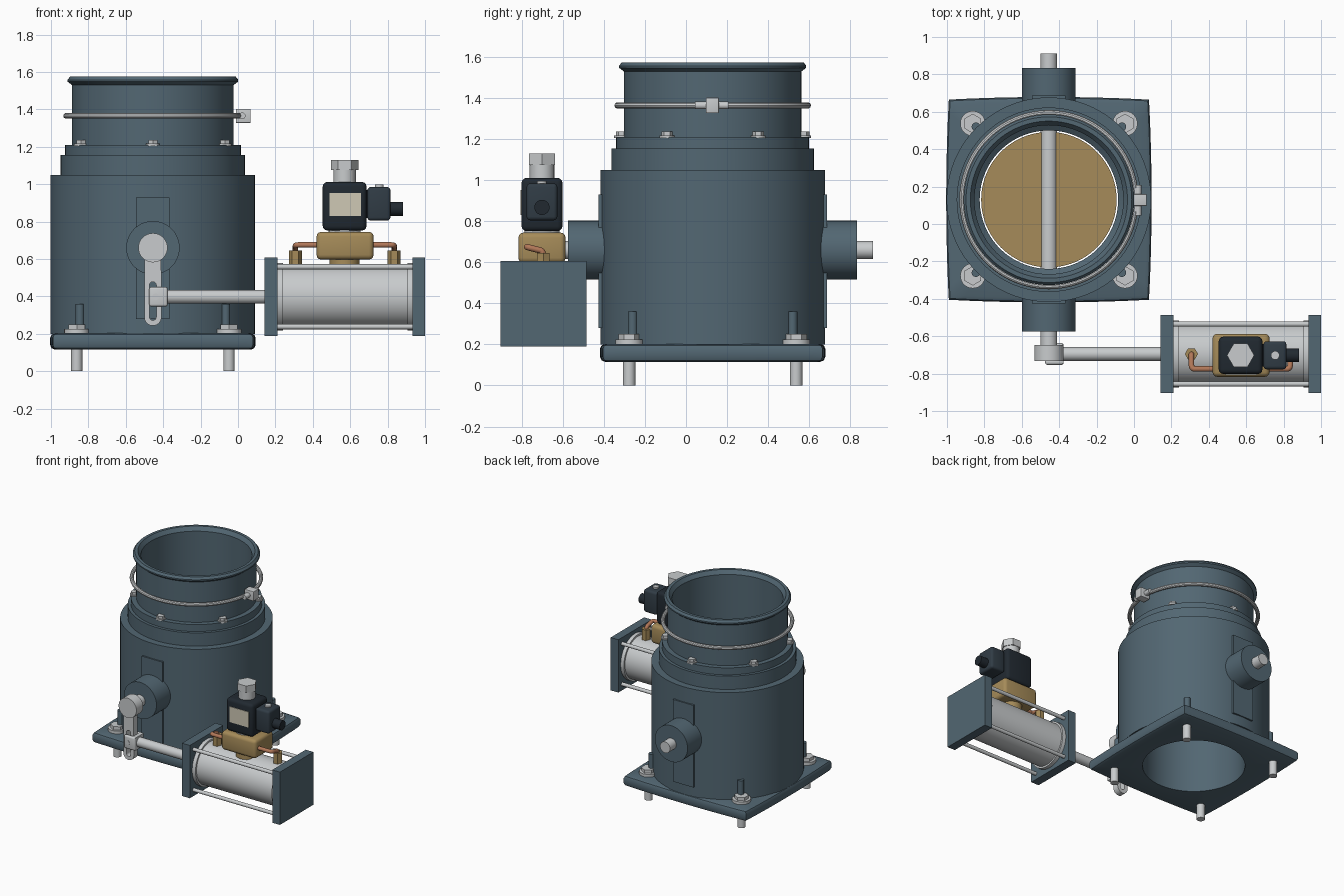
import bpy, bmesh, math
from mathutils import Vector, Matrix

if "Cube" in bpy.data.objects:
    bpy.data.objects.remove(bpy.data.objects["Cube"])

CX, CY = -0.455, 0.13      # valve axis
AY, AZ = -0.695, 0.398     # actuator axis


def material(name, rgb):
    m = bpy.data.materials.new(name)
    m.diffuse_color = (*rgb, 1)
    m.use_nodes = True
    m.node_tree.nodes["Principled BSDF"].inputs["Base Color"].default_value = m.diffuse_color
    return m


PAINT = material("blue_grey_paint", (0.085, 0.135, 0.17))
STEEL = material("bright_steel", (0.58, 0.60, 0.61))
BRASS = material("brass", (0.38, 0.26, 0.10))
COPPER = material("copper", (0.45, 0.19, 0.10))
BLACK = material("dark_plastic", (0.015, 0.022, 0.03))
DARK = material("connector_plastic", (0.03, 0.045, 0.06))
CREAM = material("cream", (0.62, 0.58, 0.46))


def finish(name, bm, mat):
    bmesh.ops.recalc_face_normals(bm, faces=bm.faces)
    me = bpy.data.meshes.new(name)
    bm.to_mesh(me)
    bm.free()
    me.shade_smooth()
    me.set_sharp_from_angle(angle=math.radians(32))
    me.materials.append(mat)
    ob = bpy.data.objects.new(name, me)
    bpy.context.collection.objects.link(ob)
    return ob


def box(name, lo, hi, mat, bevel=0):
    lo, hi = Vector(lo), Vector(hi)
    bm = bmesh.new()
    bmesh.ops.create_cube(bm, size=1)
    for v in bm.verts:
        v.co = (lo + hi) / 2 + v.co * (hi - lo)
    if bevel:
        bmesh.ops.bevel(bm, geom=bm.edges[:], offset=bevel, segments=3, profile=0.5, affect='EDGES')
    return finish(name, bm, mat)


def rod(name, a, b, r, mat, n=32, turn=0):
    a, b = Vector(a), Vector(b)
    bm = bmesh.new()
    rot = (b - a).to_track_quat('Z', 'Y').to_matrix().to_4x4()
    bmesh.ops.create_cone(bm, cap_ends=True, segments=n, radius1=r, radius2=r, depth=(b - a).length,
                          matrix=Matrix.Translation((a + b) / 2) @ rot @ Matrix.Rotation(turn, 4, 'Z'))
    return finish(name, bm, mat)


def loft(name, sections, mat, n=96):
    """Closed loft of (radius function or number, z) sections about the valve axis."""
    bm = bmesh.new()
    rings = []
    for r, z in sections:
        ring = []
        for i in range(n):
            t = math.tau * i / n
            x, y = r(t) if callable(r) else (r * math.cos(t), r * math.sin(t))
            ring.append(bm.verts.new((CX + x, CY + y, z)))
        rings.append(ring)
    for k, a in enumerate(rings):
        b = rings[(k + 1) % len(rings)]
        for i in range(n):
            j = (i + 1) % n
            bm.faces.new((a[i], a[j], b[j], b[i]))
    return finish(name, bm, mat)


def curve(name, splines, mat, bevel=0, extrude=0, flat=False, matrix=Matrix()):
    cu = bpy.data.curves.new(name + "_curve", 'CURVE')
    cu.dimensions = '2D' if flat else '3D'
    for pts in splines:
        s = cu.splines.new('POLY' if flat else 'NURBS')
        s.points.add(len(pts) - 1)
        for p, q in zip(s.points, pts):
            p.co = (*q, 0, 1) if flat else (*q, 1)
        s.use_cyclic_u = flat
        if not flat:
            s.order_u, s.use_endpoint_u = 3, True
    cu.bevel_depth, cu.extrude, cu.use_fill_caps = bevel, extrude, not flat
    if flat:
        cu.fill_mode = 'BOTH'
    tmp = bpy.data.objects.new(name + "_tmp", cu)
    bpy.context.collection.objects.link(tmp)
    bm = bmesh.new()
    bm.from_mesh(tmp.evaluated_get(bpy.context.evaluated_depsgraph_get()).to_mesh())
    bpy.data.objects.remove(tmp)
    bmesh.ops.remove_doubles(bm, verts=bm.verts, dist=1e-5)
    bm.transform(matrix)
    return finish(name, bm, mat)


# Base plate: slightly bulged square with rounded edge and bore
def square(h):
    def f(t):
        c, s = math.cos(t), math.sin(t)
        k = max(abs(c), abs(s))
        u = min(abs(c), abs(s)) / k
        r = (h + 0.014 * (1 - u * u)) / k
        return r * c, r * s
    return f


loft("base_plate", [(0.37, 0.115), (square(0.51), 0.115), (square(0.528), 0.123), (square(0.535), 0.14),
                    (square(0.535), 0.18), (square(0.528), 0.195), (square(0.51), 0.203), (0.37, 0.203)], PAINT)

# Stepped body and neck with open bore
loft("valve_body", [(0.37, 0.19), (0.547, 0.2), (0.547, 1.05), (0.493, 1.05), (0.493, 1.155),
                    (0.47, 1.155), (0.47, 1.21), (0.432, 1.21), (0.432, 1.53), (0.456, 1.548),
                    (0.456, 1.558), (0.443, 1.575), (0.42, 1.575), (0.398, 1.545), (0.398, 1.12),
                    (0.37, 1.1)], PAINT)

# Butterfly disc and shaft
rod("butterfly_disc", (CX, CY, 0.64), (CX, CY, 0.68), 0.362, BRASS, 96)
rod("disc_shaft", (CX, -0.70, 0.66), (CX, 0.912, 0.66), 0.044, STEEL)

# Pads and bearing bosses, front and back
for side, s in (("front", -1), ("back", 1)):
    ys = sorted((CY + s * 0.5, CY + s * 0.556))
    box(side + "_pad", (CX - 0.09, ys[0], 0.28), (CX + 0.09, ys[1], 0.93), PAINT)
    rod(side + "_bearing_boss", (CX, CY + s * 0.5, 0.66), (CX, CY + s * 0.704, 0.66), 0.143, PAINT, 48)

# Anchor bolts with washers, nuts and body posts
for sx in (-1, 1):
    for sy in (-1, 1):
        x, y = CX + sx * 0.407, CY + sy * 0.407
        rod("anchor_bolt", (x, y, 0), (x, y, 0.235), 0.03, STEEL)
        rod("anchor_washer", (x, y, 0.2), (x, y, 0.225), 0.067, STEEL)
        rod("anchor_nut", (x, y, 0.225), (x, y, 0.25), 0.052, STEEL, 6)
        x, y = CX + sx * 0.39, CY + sy * 0.39
        rod("body_post", (x, y, 0.2), (x, y, 0.36), 0.023, PAINT, 24)

# Neck flange bolts
for i in range(6):
    t = math.radians(30 + 60 * i)
    x, y = CX + 0.444 * math.cos(t), CY + 0.444 * math.sin(t)
    rod("flange_washer", (x, y, 1.205), (x, y, 1.218), 0.036, STEEL, 24)
    rod("flange_bolt", (x, y, 1.21), (x, y, 1.237), 0.028, STEEL, 6)

# Hose clamp ring and its screw block
loft("clamp_ring", [(0.464 + 0.015 * math.cos(math.tau * k / 10), 1.365 + 0.015 * math.sin(math.tau * k / 10))
                    for k in range(10)], STEEL)
box("clamp_block", (-0.012, 0.097, 1.327), (0.068, 0.16, 1.403), STEEL, 0.004)
rod("clamp_screw", (0.022, 0.045, 1.365), (0.022, 0.208, 1.365), 0.018, STEEL, 20)

# Lever: hub and slotted arm
rod("lever_hub", (CX, -0.648, 0.66), (CX, -0.732, 0.66), 0.078, STEEL, 40)


def capsule(x, z0, z1, r0, r1, n=12):
    return [(x + r * math.cos(a + math.pi * i / n), z + r * math.sin(a + math.pi * i / n))
            for z, r, a in ((z1, r1, 0), (z0, r0, math.pi)) for i in range(n + 1)]


curve("lever_arm", [capsule(CX, 0.289, 0.66, 0.046, 0.044), capsule(CX, 0.29, 0.46, 0.018, 0.018)], STEEL,
      extrude=0.024, flat=True, matrix=Matrix.Translation((0, AY, 0)) @ Matrix.Rotation(math.pi / 2, 4, 'X'))

# Piston rod and fork
for s in (-1, 1):
    ys = sorted((AY + s * 0.028, AY + s * 0.058))
    box("fork_plate", (-0.475, ys[0], AZ - 0.052), (-0.376, ys[1], AZ + 0.052), STEEL, 0.012)
box("fork_bridge", (-0.405, AY - 0.05, AZ - 0.05), (-0.376, AY + 0.05, AZ + 0.05), STEEL)
rod("fork_pin", (-0.44, AY - 0.06, AZ), (-0.44, AY + 0.06, AZ), 0.018, STEEL, 20)
rod("piston_rod", (-0.39, AY, AZ), (0.2, AY, AZ), 0.037, STEEL)

# Pneumatic cylinder: end caps, barrel, collars and tie rods
for a, b, c, d in ((0.142, 0.211, 0.205, 0.24), (0.933, 1.0, 0.905, 0.94)):
    box("cylinder_end_cap", (a, AY - 0.209, AZ - 0.209), (b, AY + 0.209, AZ + 0.209), PAINT)
    rod("barrel_collar", (c, AY, AZ), (d, AY, AZ), 0.18, STEEL, 48)
rod("cylinder_barrel", (0.2, AY, AZ), (0.94, AY, AZ), 0.166, STEEL, 64)
for sy in (-1, 1):
    for sz in (-1, 1):
        y, z = AY + sy * 0.16, AZ + sz * 0.16
        rod("tie_rod", (0.2, y, z), (0.94, y, z), 0.014, STEEL, 16)

# Pilot valve: brass block, coil, label, top nut
VX, VY = 0.57, -0.702
box("pilot_block", (0.42, VY - 0.115, 0.597), (0.725, VY + 0.115, 0.745), BRASS, 0.025)
rod("pilot_block_foot", (VX, VY, 0.55), (VX, VY, 0.62), 0.08, BRASS)
rod("coil_stem", (VX, VY, 0.73), (VX, VY, 0.77), 0.085, STEEL)
box("solenoid_coil", (0.453, VY - 0.1, 0.752), (0.687, VY + 0.1, 1.012), BLACK, 0.025)
box("blank_label", (0.49, VY - 0.104, 0.83), (0.657, VY - 0.09, 0.953), CREAM)
rod("coil_collar", (VX, VY, 1.0), (VX, VY, 1.08), 0.06, STEEL)
rod("coil_hex_nut", (VX, VY, 1.075), (VX, VY, 1.13), 0.073, STEEL, 6, turn=math.pi / 2)

# Cable connector
box("cable_connector", (0.692, VY - 0.075, 0.805), (0.815, VY + 0.075, 0.985), DARK, 0.018)
box("connector_base", (0.675, VY - 0.06, 0.82), (0.70, VY + 0.06, 0.97), BLACK)
rod("cable_gland", (0.80, VY, 0.868), (0.882, VY, 0.868), 0.037, BLACK)
rod("connector_screw", (0.755, VY, 0.97), (0.755, VY, 0.997), 0.023, STEEL, 20)

# Brass fittings and copper pipes on both sides of the block
for side, fx, bx in (("left", 0.307, 0.44), ("right", 0.835, 0.705)):
    d = 1 if bx > fx else -1
    rod(side + "_fitting", (fx, AY, 0.54), (fx, AY, 0.645), 0.035, BRASS, 6, turn=math.pi / 6)
    curve(side + "_copper_pipe", [[(fx, AY, 0.62), (fx, AY, 0.655), (fx, AY - 0.03, 0.662),
                                   (fx, AY - 0.08, 0.675), (fx + d * 0.035, AY - 0.08, 0.675),
                                   (bx, AY - 0.08, 0.675)]], COPPER, bevel=0.015)
